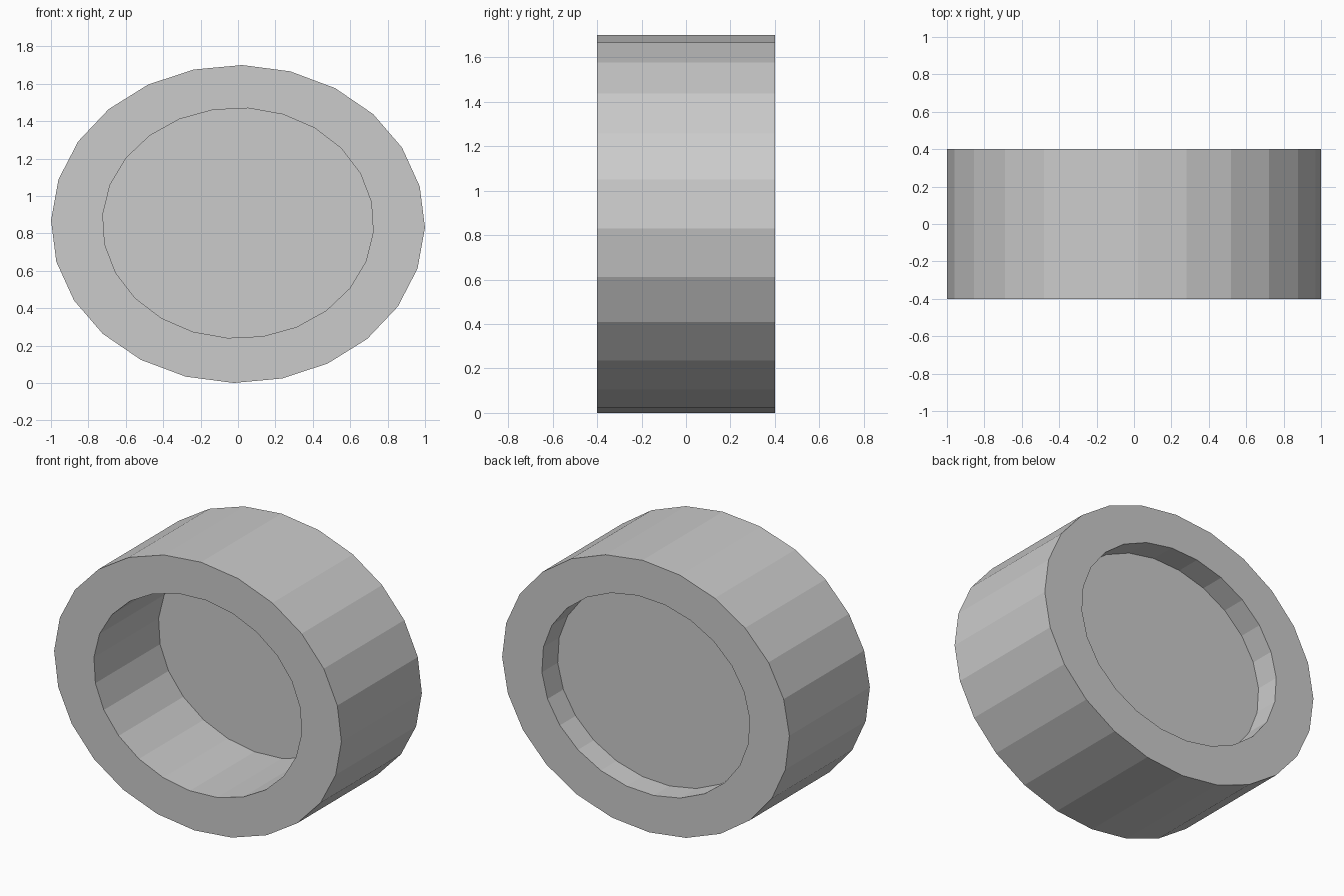
import bpy, bmesh
from math import sin, cos, radians

if "Cube" in bpy.data.objects:
    bpy.data.objects.remove(bpy.data.objects["Cube"])

SIDES = 24
OUTER = (1.0, 0.85, 0.85, 1.3)      # x radius, z radius, centre z, turn in degrees
INNER = (0.725, 0.616, 0.855, 4.4)


def ring(bm, shape, y):
    rx, rz, cz, turn = shape
    angles = [radians(turn + 360 * i / SIDES) for i in range(SIDES)]
    return [bm.verts.new((rx * sin(a), y, cz + rz * cos(a))) for a in angles]


def bridge(bm, a, b):
    for i in range(SIDES):
        j = (i + 1) % SIDES
        bm.faces.new((a[i], a[j], b[j], b[i]))


def finish(bm, name):
    bmesh.ops.recalc_face_normals(bm, faces=bm.faces[:])
    mesh = bpy.data.meshes.new(name)
    bm.to_mesh(mesh)
    bm.free()
    obj = bpy.data.objects.new(name, mesh)
    bpy.context.collection.objects.link(obj)
    return obj


# Thick oval rim with an open bore
bm = bmesh.new()
loops = [ring(bm, s, y) for s, y in
         ((OUTER, -0.4), (OUTER, 0.4), (INNER, 0.4), (INNER, -0.4))]
for k in range(4):
    bridge(bm, loops[k], loops[(k + 1) % 4])
finish(bm, "rim")

# Thin panel closing the bore, set near the back
bm = bmesh.new()
bm.faces.new(ring(bm, INNER, 0.243))
finish(bm, "inner_panel")
